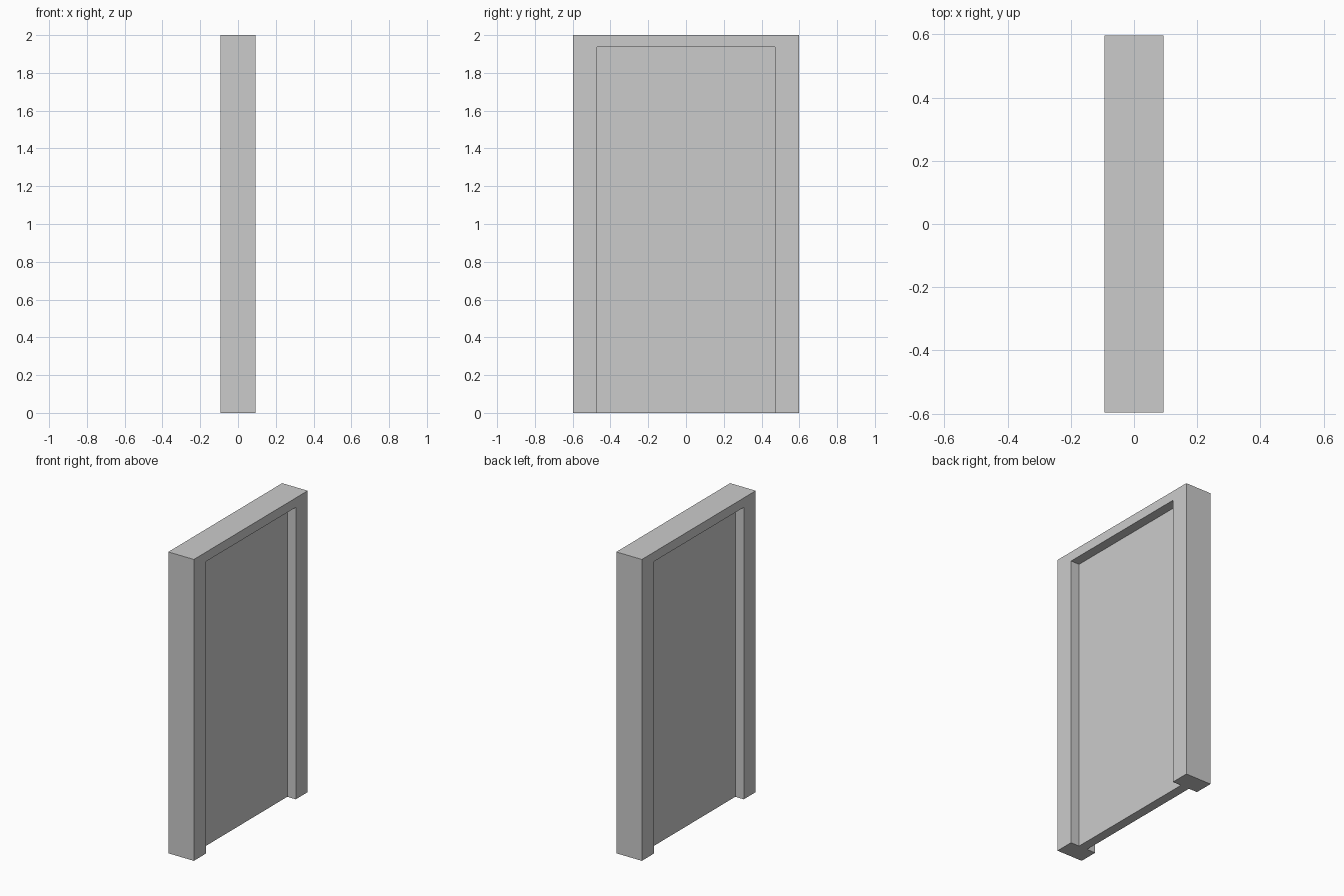
import bpy, bmesh

if "Cube" in bpy.data.objects:
    bpy.data.objects.remove(bpy.data.objects["Cube"])

HALF_W, HEIGHT, DEPTH = 0.597, 2.0, 0.1875
IN_W, IN_H = HALF_W - 0.125, HEIGHT - 0.0625
PANEL_DEPTH = 0.0625


def extrude_profile(name, profile, depth):
    """Extrude a (y, z) outline along x, centred on x = 0."""
    bm = bmesh.new()
    face = bm.faces.new([bm.verts.new((-depth / 2, y, z)) for y, z in profile])
    new = bmesh.ops.extrude_face_region(bm, geom=[face])["geom"]
    bmesh.ops.translate(bm, vec=(depth, 0, 0),
                        verts=[v for v in new if isinstance(v, bmesh.types.BMVert)])
    bmesh.ops.recalc_face_normals(bm, faces=bm.faces)
    mesh = bpy.data.meshes.new(name)
    bm.to_mesh(mesh)
    bm.free()
    obj = bpy.data.objects.new(name, mesh)
    bpy.context.collection.objects.link(obj)
    return obj


# Frame: two jambs and a lintel in one arch outline
extrude_profile("door_frame", [
    (-HALF_W, 0), (-HALF_W, HEIGHT), (HALF_W, HEIGHT), (HALF_W, 0),
    (IN_W, 0), (IN_W, IN_H), (-IN_W, IN_H), (-IN_W, 0)], DEPTH)

# Door slab, recessed equally on both sides
extrude_profile("door_panel", [
    (-IN_W, 0), (-IN_W, IN_H), (IN_W, IN_H), (IN_W, 0)], PANEL_DEPTH)
